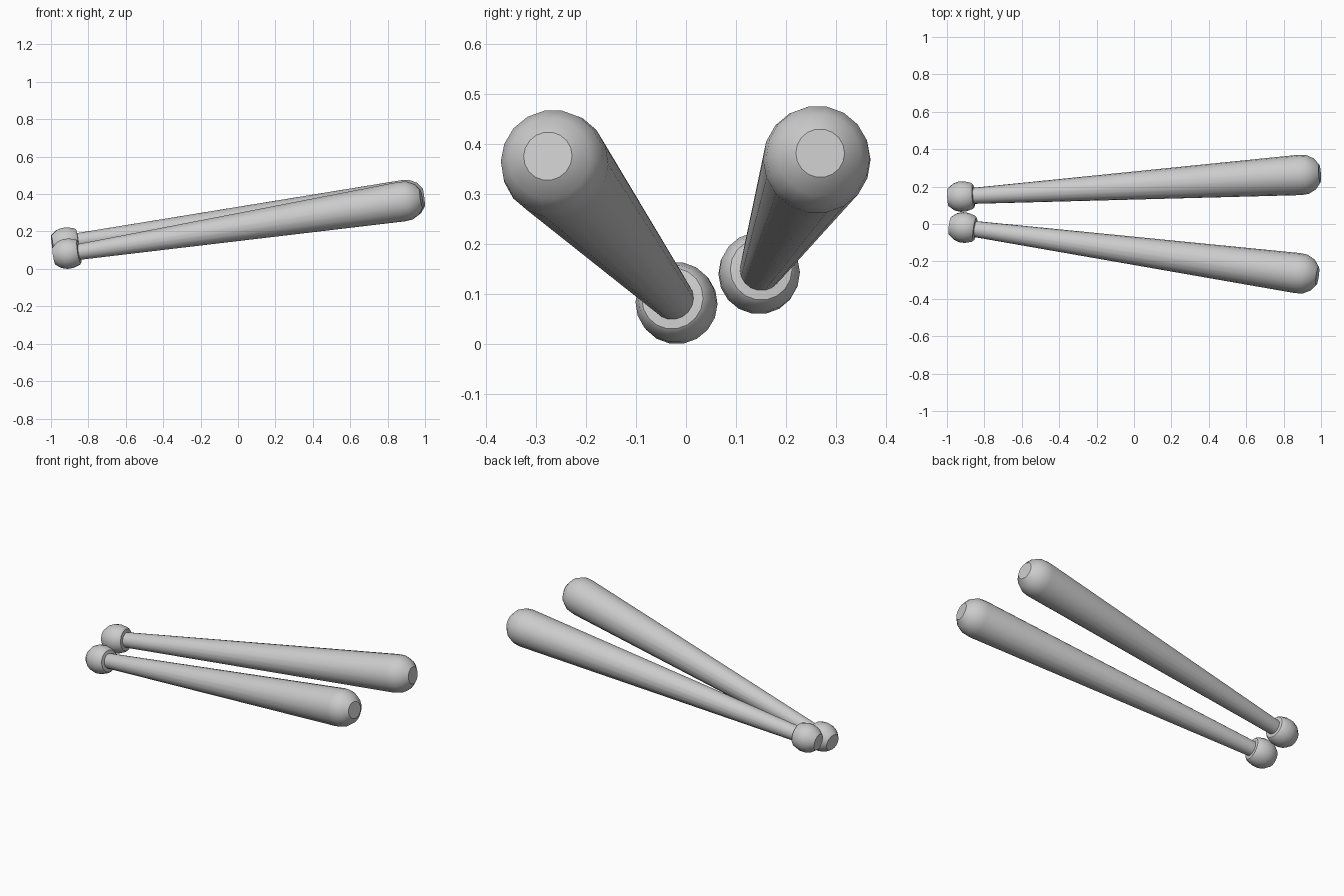
import bpy, bmesh, math
from mathutils import Vector

if "Cube" in bpy.data.objects:
    bpy.data.objects.remove(bpy.data.objects["Cube"])

SIDES = 18
# (distance along the axis, radius): knob, neck, tapered barrel, rounded tip
PROFILE = [(0.0, 0.048), (0.03, 0.072), (0.06, 0.081), (0.09, 0.081),
           (0.128, 0.070), (0.136, 0.062), (0.138, 0.043), (1.90, 0.108),
           (1.94, 0.104), (1.98, 0.083), (2.006, 0.049)]


def make_bat(name, base, tip):
    base, tip = Vector(base), Vector(tip)
    scale = (tip - base).length / PROFILE[-1][0]
    bm = bmesh.new()
    rings = []
    for s, r in PROFILE:
        rings.append([bm.verts.new((r * math.cos(2 * math.pi * i / SIDES),
                                    r * math.sin(2 * math.pi * i / SIDES),
                                    s * scale)) for i in range(SIDES)])
    for a, b in zip(rings, rings[1:]):
        for i in range(SIDES):
            j = (i + 1) % SIDES
            bm.faces.new((a[i], a[j], b[j], b[i]))
    # flat ends
    bm.faces.new(rings[0][::-1])
    bm.faces.new(rings[-1])
    mesh = bpy.data.meshes.new(name)
    bm.to_mesh(mesh)
    bm.free()
    obj = bpy.data.objects.new(name, mesh)
    bpy.context.collection.objects.link(obj)
    # lay the bat along its own axis
    obj.location = base
    obj.rotation_mode = 'QUATERNION'
    obj.rotation_quaternion = (tip - base).to_track_quat('Z', 'Y')
    bpy.ops.object.select_all(action='DESELECT')
    obj.select_set(True)
    bpy.context.view_layer.objects.active = obj
    bpy.ops.object.shade_smooth_by_angle(angle=math.radians(35))
    return obj


make_bat("front_bat", (-0.983, -0.009, 0.070), (0.981, -0.277, 0.376))
make_bat("back_bat", (-0.993, 0.142, 0.132), (0.993, 0.269, 0.382))
